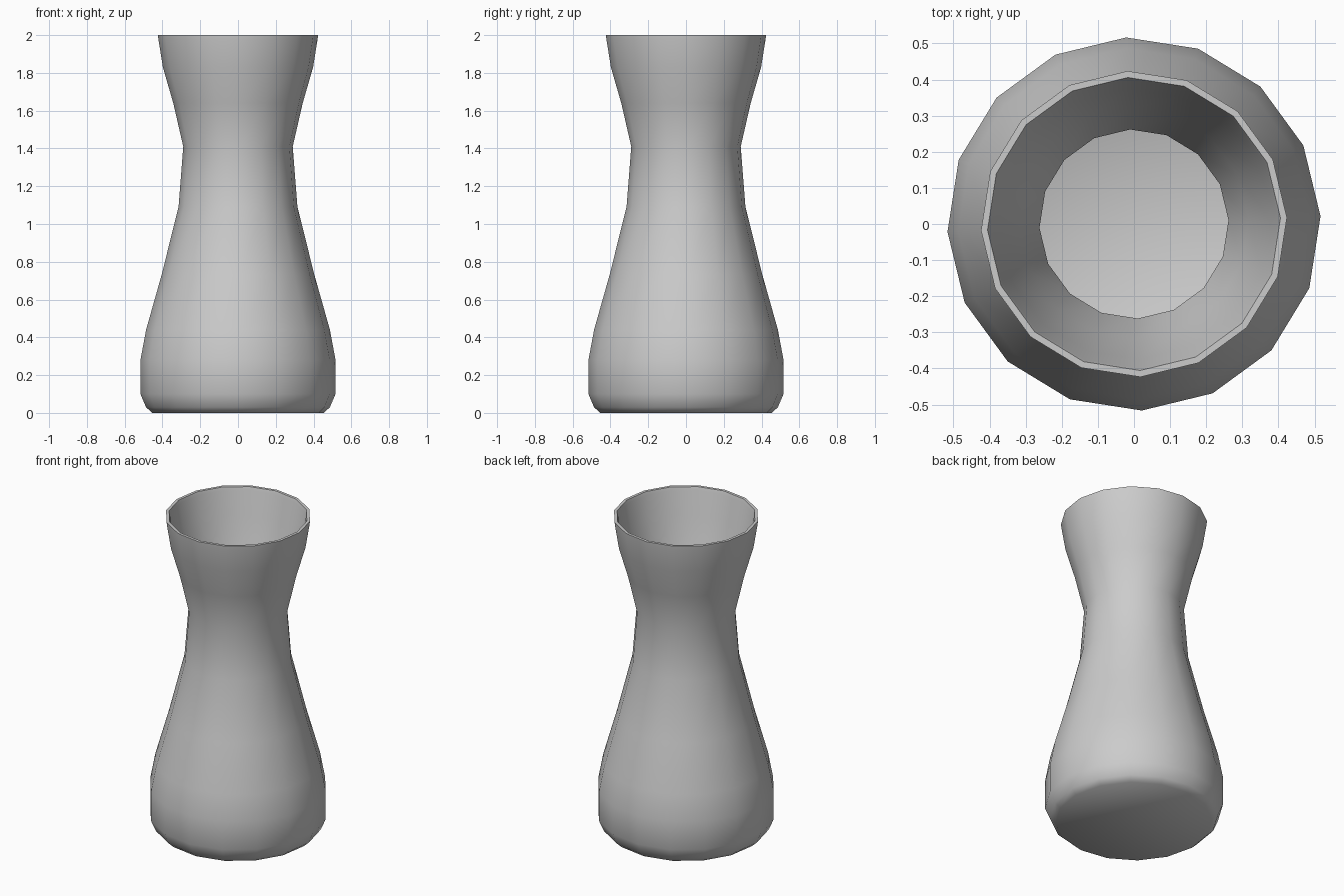
import bpy, bmesh, math

if "Cube" in bpy.data.objects:
    bpy.data.objects.remove(bpy.data.objects["Cube"])

SIDES = 16
PHASE = math.radians(2.4)

# (radius, height): base, up the outside, over the lip, down to the inner neck
PROFILE = [
    (0.455, 0.0), (0.487, 0.03), (0.517, 0.10), (0.517, 0.28), (0.487, 0.44),
    (0.405, 0.73), (0.315, 1.09), (0.290, 1.41), (0.343, 1.64), (0.398, 1.83),
    (0.422, 1.98), (0.424, 2.0), (0.406, 2.0), (0.400, 1.98),
    (0.375, 1.83), (0.318, 1.64), (0.262, 1.41),
]

# Vase body: lathe the profile into rings and bridge them
bm = bmesh.new()
rings = []
for r, z in PROFILE:
    ring = []
    for i in range(SIDES):
        a = PHASE + 2 * math.pi * i / SIDES
        ring.append(bm.verts.new((r * math.cos(a), r * math.sin(a), z)))
    rings.append(ring)

for low, high in zip(rings, rings[1:]):
    for i in range(SIDES):
        j = (i + 1) % SIDES
        bm.faces.new((low[i], low[j], high[j], high[i]))

# Closed base, facing down
bm.faces.new(rings[0][::-1])

mesh = bpy.data.meshes.new("vase")
bm.to_mesh(mesh)
bm.free()
vase = bpy.data.objects.new("vase", mesh)
bpy.context.collection.objects.link(vase)

# Soft shading with a crisp lip
bpy.context.view_layer.objects.active = vase
vase.select_set(True)
bpy.ops.object.shade_smooth_by_angle(angle=math.radians(50))
